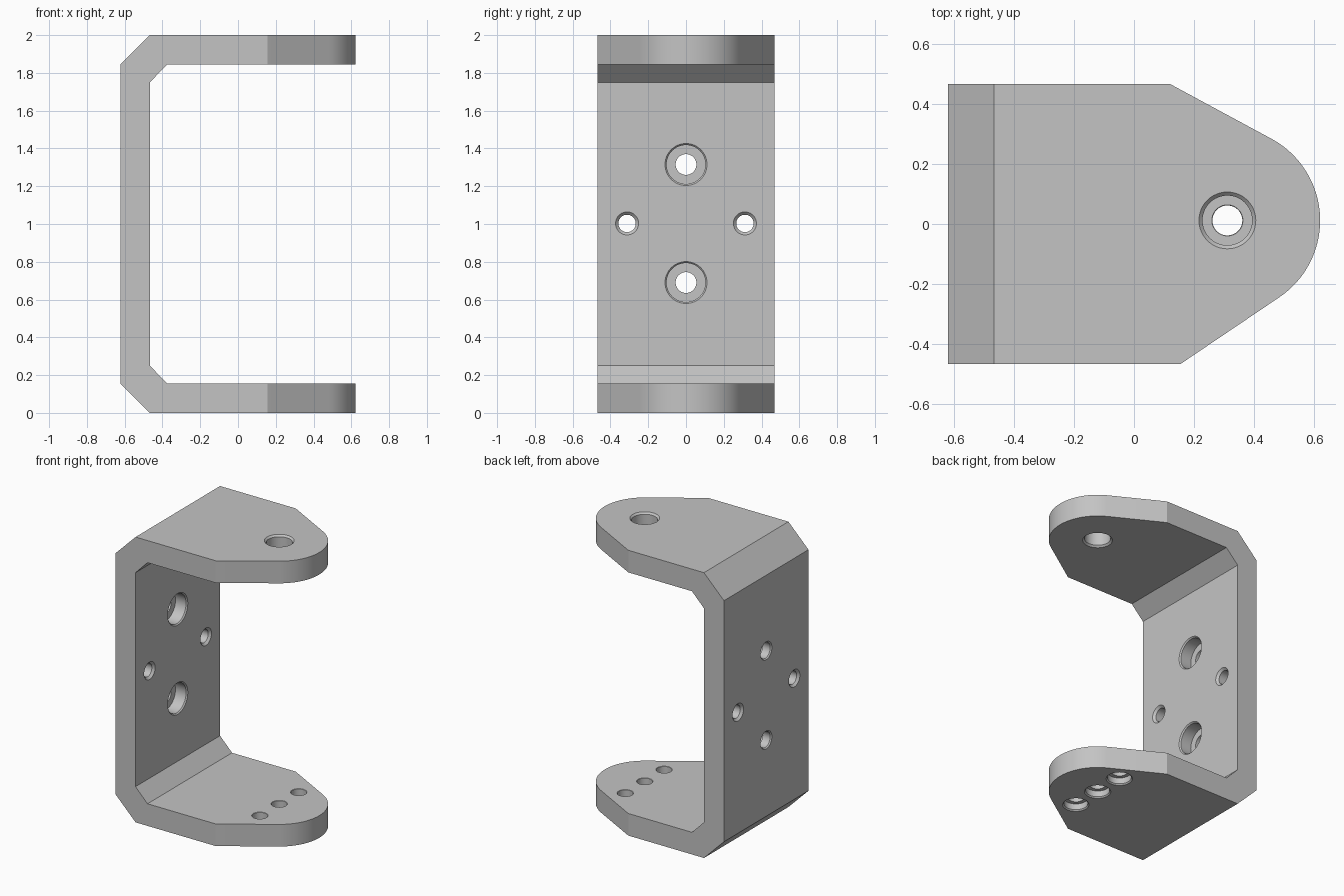
import bpy, bmesh
from math import sin, cos, pi, atan2
from mathutils import Matrix, Vector

cube = bpy.data.objects.get("Cube")
if cube:
    bpy.data.objects.remove(cube, do_unlink=True)

steel = bpy.data.materials.new("plain grey metal")
steel.use_nodes = True
grey = (0.55, 0.55, 0.55, 1)
steel.diffuse_color = grey
steel.node_tree.nodes["Principled BSDF"].inputs["Base Color"].default_value = grey


def make_object(name, bm):
    bmesh.ops.recalc_face_normals(bm, faces=bm.faces)
    mesh = bpy.data.meshes.new(name)
    bm.to_mesh(mesh)
    bm.free()
    mesh.materials.append(steel)
    obj = bpy.data.objects.new(name, mesh)
    bpy.context.collection.objects.link(obj)
    return obj


def prism(name, points, direction):
    """Extrude a closed outline along a direction."""
    bm = bmesh.new()
    face = bm.faces.new([bm.verts.new(p) for p in points])
    ext = bmesh.ops.extrude_face_region(bm, geom=[face])["geom"]
    bmesh.ops.translate(bm, verts=[v for v in ext if isinstance(v, bmesh.types.BMVert)],
                        vec=direction)
    return make_object(name, bm)


def drill(name, steps, origin, inward, segments=48):
    """Round stepped cutter; steps are (radius, depth) from the entry surface."""
    bm = bmesh.new()
    turn = Vector((0, 0, 1)).rotation_difference(Vector(inward)).to_matrix().to_4x4()
    rings = [[bm.verts.new((r * cos(2 * pi * i / segments), r * sin(2 * pi * i / segments), d))
              for i in range(segments)] for r, d in steps]
    for a, b in zip(rings, rings[1:]):
        for i in range(segments):
            j = (i + 1) % segments
            bm.faces.new((a[i], a[j], b[j], b[i]))
    bm.faces.new(rings[0])
    bm.faces.new(rings[-1])
    bm.transform(Matrix.Translation(origin) @ turn)
    return make_object(name, bm)


def cut(target, tool, operation):
    """Apply a boolean and discard the tool."""
    mod = target.modifiers.new("cut", "BOOLEAN")
    mod.operation, mod.solver, mod.object = operation, "EXACT", tool
    bpy.context.view_layer.update()
    graph = bpy.context.evaluated_depsgraph_get()
    mesh = bpy.data.meshes.new_from_object(target.evaluated_get(graph))
    target.modifiers.clear()
    target.data = mesh
    bpy.data.objects.remove(tool, do_unlink=True)


# Side profile of the C-shaped bracket, lower half mirrored to the upper half
half_width, thick, reach = 0.468, 0.155, 0.622
inner = thick - reach
lower = [(0.7, thick), (0.7, 0), (inner, 0), (-reach, thick)]
lower_inside = [(inner, 0.25), (inner + 0.093, thick)]


def mirror(pts):
    return [(x, 2 - z) for x, z in reversed(pts)]


outline = lower + mirror(lower) + mirror(lower_inside)[:1] + mirror(lower_inside)[1:] + lower_inside
bracket = prism("bracket", [(x, -0.6, z) for x, z in outline], (0, 1.2, 0))

# Plan outline: square rear, tapered flanks, rounded nose
nose_x, nose_y, nose_r = 0.312, 0.012, 0.31
start = atan2(-0.252, 0.17)
end = atan2(0.278, 0.15)
arc = [(nose_x + nose_r * cos(start + (end - start) * i / 40),
        nose_y + nose_r * sin(start + (end - start) * i / 40)) for i in range(41)]
plan = [(-0.8, -half_width), (0.155, -half_width)] + arc + [(0.12, half_width), (-0.8, half_width)]
cut(bracket, prism("plan_cutter", [(x, y, -0.2) for x, y in plan], (0, 0, 2.4)), "INTERSECT")


def bored(r, c, length=thick):
    """Through hole with a chamfer at both ends."""
    e = 0.02
    return [(r + c + e, -e), (r, c), (r, length - c), (r + c + e, length + e)]


def counterbored(big, c, depth, small, out):
    """Wide chamfered recess with a narrower through hole."""
    e = 0.02
    return [(big + c + e, -e), (big, c), (big, depth), (small, depth),
            (small, thick - out), (small + out + e, thick + e)]


# Pivot hole in the upper arm
cut(bracket, drill("pivot_cutter", bored(0.083, 0.012), (nose_x, nose_y, 2), (0, 0, -1)), "DIFFERENCE")

# Row of recessed holes in the lower arm, wide side underneath
for y in (-0.215, 0, 0.215):
    cut(bracket, drill("arm_cutter", counterbored(0.076, 0.008, 0.05, 0.05, 0.002),
                       (nose_x, nose_y + y, 0), (0, 0, 1)), "DIFFERENCE")

# Recessed bolt holes in the wall, wide side facing inward
for z in (0.69, 1.315):
    cut(bracket, drill("bolt_cutter", counterbored(0.103, 0.008, 0.09, 0.055, 0.008),
                       (inner, 0, z), (-1, 0, 0)), "DIFFERENCE")

# Small side holes in the wall
for y in (-0.312, 0.312):
    cut(bracket, drill("pin_cutter", bored(0.046, 0.015), (inner, y, 1.003), (-1, 0, 0)), "DIFFERENCE")

# Smooth the round surfaces, keep the edges crisp
bpy.ops.object.select_all(action="DESELECT")
bracket.select_set(True)
bpy.context.view_layer.objects.active = bracket
bpy.ops.object.shade_smooth_by_angle(angle=pi / 9)
